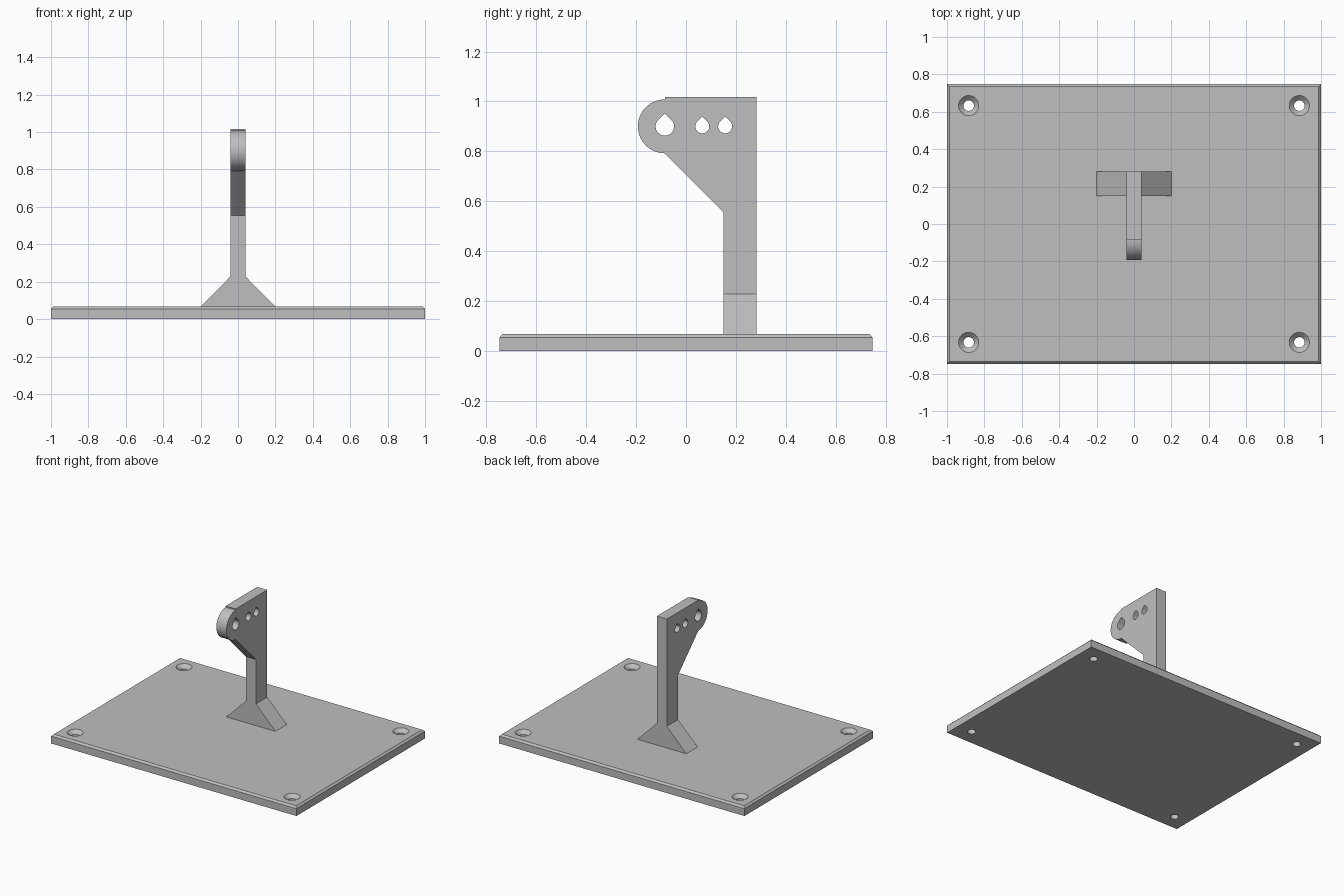
import bpy, bmesh, math
from mathutils import Vector

cube = bpy.data.objects.get("Cube")
if cube:
    bpy.data.objects.remove(cube, do_unlink=True)

PLATE_TOP = 0.067
HALF_THICK = 0.041
EYE_Y, EYE_Z = -0.085, 0.9

grey = bpy.data.materials.new("plain_grey")
grey.use_nodes = True
colour = (0.52, 0.52, 0.52, 1)
grey.diffuse_color = colour
grey.node_tree.nodes["Principled BSDF"].inputs["Base Color"].default_value = colour


def make_object(name, bm):
    bmesh.ops.recalc_face_normals(bm, faces=bm.faces)
    mesh = bpy.data.meshes.new(name)
    bm.to_mesh(mesh)
    bm.free()
    mesh.materials.append(grey)
    obj = bpy.data.objects.new(name, mesh)
    bpy.context.collection.objects.link(obj)
    return obj


def prism(name, points, direction):
    """Extrude a flat outline along a direction."""
    bm = bmesh.new()
    face = bm.faces.new([bm.verts.new(p) for p in points])
    moved = bmesh.ops.extrude_face_region(bm, geom=[face])["geom"]
    verts = [v for v in moved if isinstance(v, bmesh.types.BMVert)]
    bmesh.ops.translate(bm, verts=verts, vec=Vector(direction))
    return make_object(name, bm)


def arc(cy, cz, radius, start, end, steps):
    angles = [math.radians(start + (end - start) * i / steps) for i in range(steps + 1)]
    return [(cy + radius * math.cos(a), cz + radius * math.sin(a)) for a in angles]


def cut(target, cutter):
    cutter.hide_render = True
    mod = target.modifiers.new("hole", "BOOLEAN")
    mod.operation = "DIFFERENCE"
    mod.solver = "EXACT"
    mod.object = cutter
    bpy.context.view_layer.objects.active = target
    bpy.ops.object.modifier_apply(modifier=mod.name)
    bpy.data.objects.remove(cutter, do_unlink=True)


def smooth(obj):
    bpy.ops.object.select_all(action="DESELECT")
    obj.select_set(True)
    bpy.context.view_layer.objects.active = obj
    bpy.ops.object.shade_smooth_by_angle(angle=math.radians(30))


def countersink(x, y):
    """Revolved screw hole: straight shank opening into a cone."""
    bm = bmesh.new()
    profile = [(0.028, -0.05), (0.028, 0.041), (0.054, PLATE_TOP), (0.054, 0.1)]
    rings = []
    for r, z in profile:
        ring = bmesh.ops.create_circle(bm, segments=40, radius=r)["verts"]
        bmesh.ops.translate(bm, verts=ring, vec=(x, y, z))
        rings.append(ring)
    for low, high in zip(rings, rings[1:]):
        for i in range(len(low)):
            j = (i + 1) % len(low)
            bm.faces.new((low[i], low[j], high[j], high[i]))
    bm.faces.new(rings[0])
    bm.faces.new(rings[-1])
    return make_object("screw_hole_cutter", bm)


# Base plate with chamfered top rim and four countersunk holes
bm = bmesh.new()
bmesh.ops.create_cube(bm, size=1)
bmesh.ops.scale(bm, verts=bm.verts, vec=(2, 1.495, PLATE_TOP))
bmesh.ops.translate(bm, verts=bm.verts, vec=(0, 0, PLATE_TOP / 2))
rim = [e for e in bm.edges if all(v.co.z > PLATE_TOP / 2 for v in e.verts)]
bmesh.ops.bevel(bm, geom=rim, offset=0.013, segments=1, affect="EDGES")
plate = make_object("base_plate", bm)
for sx in (-1, 1):
    for sy in (-1, 1):
        cut(plate, countersink(sx * 0.884, sy * 0.633))
smooth(plate)

# Flared foot joining the post to the plate
foot_half = [(0.2, PLATE_TOP), (HALF_THICK, 0.227)]
outline = foot_half + [(-x, z) for x, z in reversed(foot_half)]
prism("flared_foot", [(x, 0.15, z) for x, z in outline], (0, 0.132, 0))

# Post with bracket head and rounded nose
outline = [(0.15, 0.227), (0.282, 0.227), (0.282, 1.017), (EYE_Y, 1.017)]
outline += arc(EYE_Y, EYE_Z, 0.108, 90, 270, 32)
outline += [(0.15, 0.555)]
post = prism("post_and_bracket", [(-HALF_THICK, y, z) for y, z in outline],
             (2 * HALF_THICK, 0, 0))

# Teardrop pin holes: round below, pointed above
for y, radius in ((EYE_Y, 0.037), (0.065, 0.028), (0.157, 0.028)):
    drop = arc(y, EYE_Z, radius, 135, 405, 30) + [(y, EYE_Z + radius * math.sqrt(2))]
    cut(post, prism("pin_hole_cutter", [(-0.1, py, pz) for py, pz in drop], (0.2, 0, 0)))
smooth(post)
